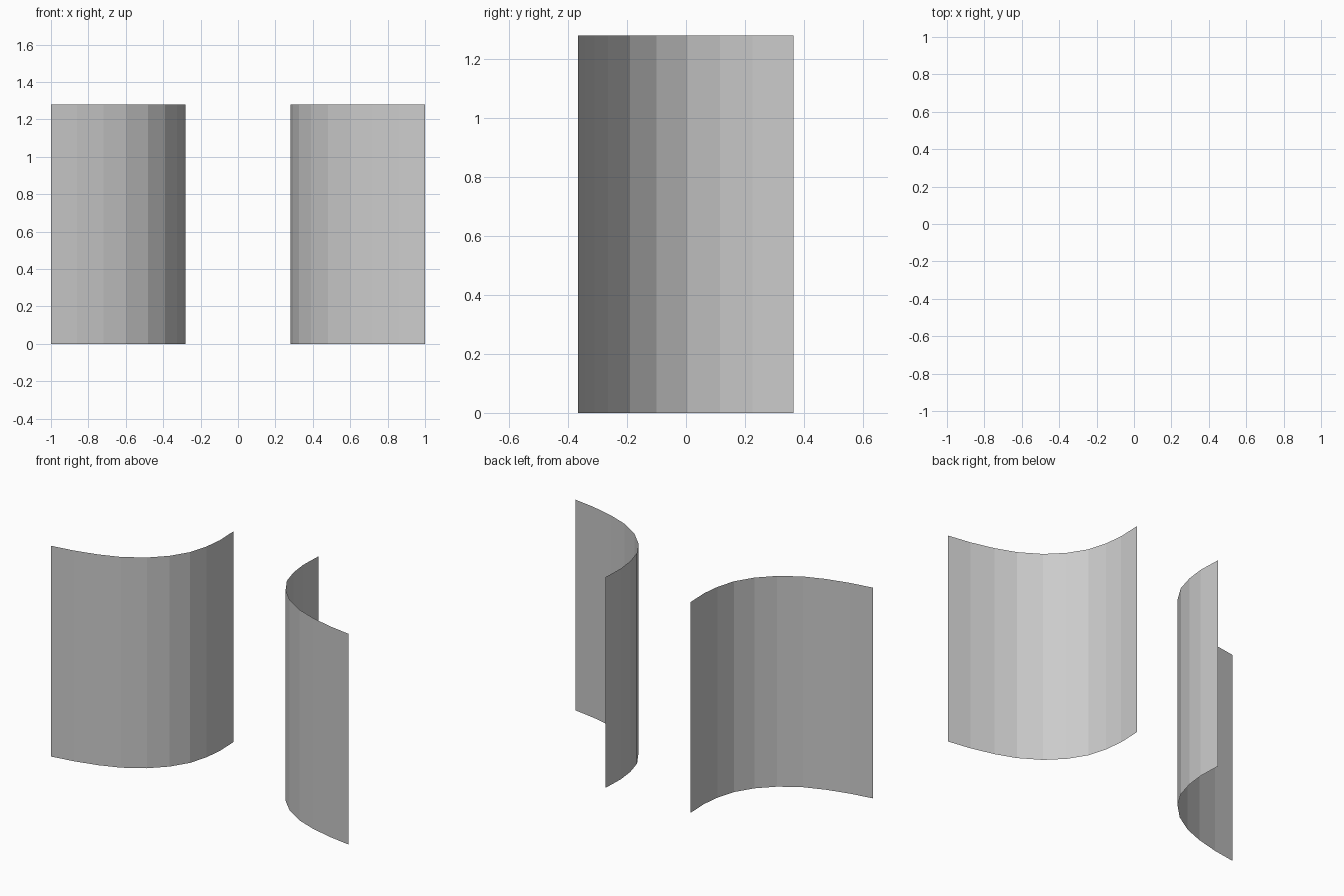
import bpy
import bmesh
from mathutils import Vector

cube = bpy.data.objects.get("Cube")
if cube:
    bpy.data.objects.remove(cube, do_unlink=True)

HEIGHT = 1.28

# Plan of one curved panel, from the back edge to the flared front edge
PLAN = [(0.285, 0.365), (0.28, 0.225), (0.293, 0.115), (0.325, 0.005),
        (0.39, -0.10), (0.48, -0.19), (0.60, -0.265), (0.72, -0.31),
        (0.86, -0.345), (1.0, -0.367)]

# Plain grey
grey = bpy.data.materials.new("light_grey")
grey.use_nodes = True
colour = (0.6, 0.6, 0.6, 1)
grey.diffuse_color = colour
grey.node_tree.nodes["Principled BSDF"].inputs["Base Color"].default_value = colour


def curved_panel(name, side):
    """Extrude the plan upward into a thin faceted sheet on one side."""
    bm = bmesh.new()
    verts = [bm.verts.new((side * x, y, 0)) for x, y in PLAN]
    edges = [bm.edges.new(pair) for pair in zip(verts, verts[1:])]
    geom = bmesh.ops.extrude_edge_only(bm, edges=edges)["geom"]
    top = [v for v in geom if isinstance(v, bmesh.types.BMVert)]
    bmesh.ops.translate(bm, verts=top, vec=Vector((0, 0, HEIGHT)))
    # Turn the faces toward the convex side
    bm.normal_update()
    for face in bm.faces:
        if face.normal.dot(Vector((-side, -1, 0))) < 0:
            face.normal_flip()
    mesh = bpy.data.meshes.new(name)
    bm.to_mesh(mesh)
    bm.free()
    mesh.materials.append(grey)
    bpy.context.collection.objects.link(bpy.data.objects.new(name, mesh))


curved_panel("left_panel", 1)
curved_panel("right_panel", -1)
